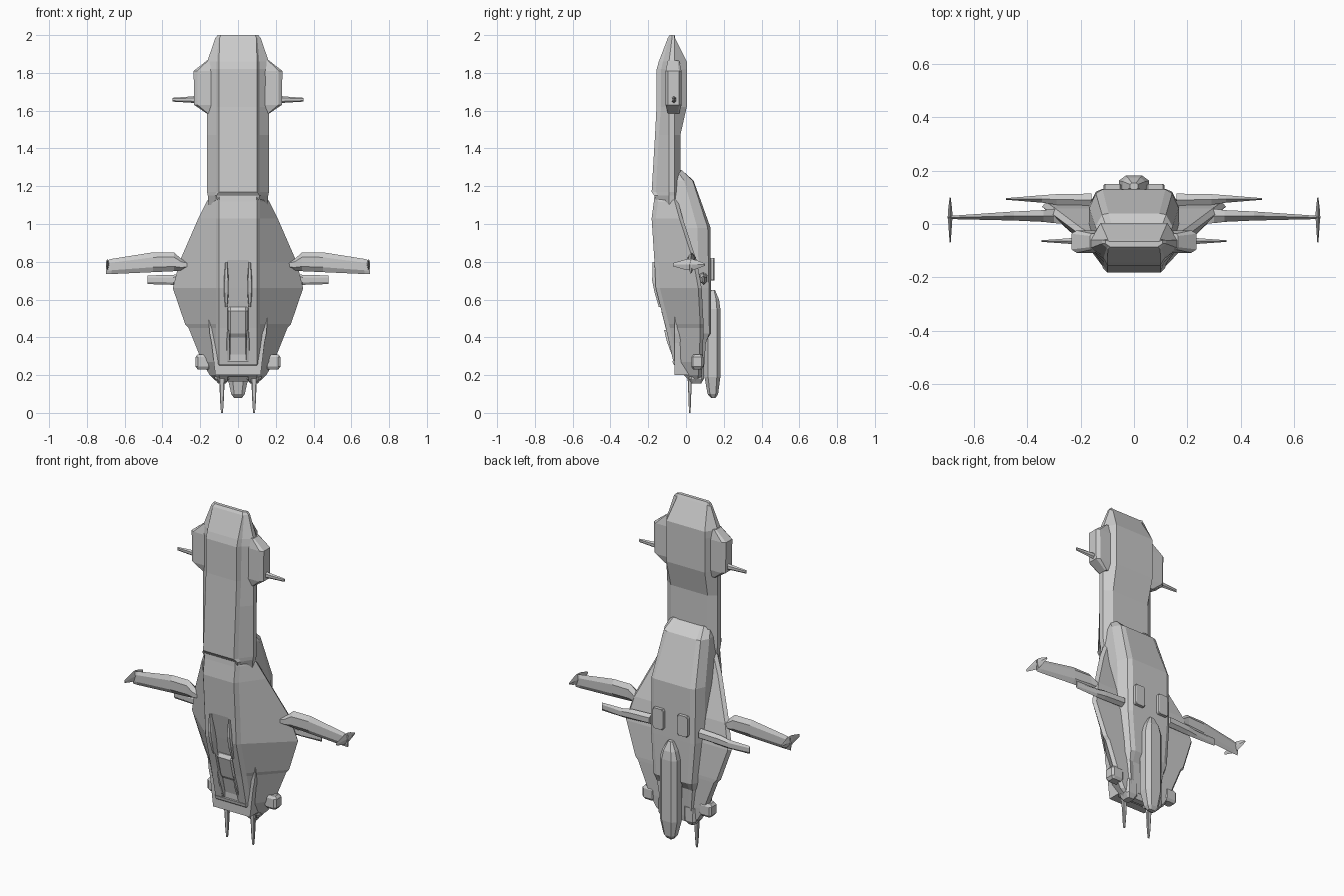
import bpy, bmesh


def loft(name, rings, mirror=False):
    """Skin equal-sized rings of points, cap the ends, optionally mirror in x."""
    bm = bmesh.new()
    vs = [[bm.verts.new(p) for p in ring] for ring in rings]
    n = len(vs[0])
    for a, b in zip(vs, vs[1:]):
        for i in range(n):
            j = (i + 1) % n
            bm.faces.new((a[i], a[j], b[j], b[i]))
    bm.faces.new(vs[0])
    bm.faces.new(vs[-1])
    bmesh.ops.recalc_face_normals(bm, faces=bm.faces)
    me = bpy.data.meshes.new(name)
    bm.to_mesh(me)
    bm.free()
    ob = bpy.data.objects.new(name, me)
    bpy.context.collection.objects.link(ob)
    if mirror:
        mod = ob.modifiers.new("mirror", "MIRROR")
        mod.use_mirror_merge = False
        mod.use_clip = False
    return ob


def half(z, *pts):
    """Symmetric horizontal ring from its right-hand half."""
    return [(x, y, z) for x, y in pts] + [(-x, y, z) for x, y in reversed(pts)]


def octo(z, cx, cy, rx, ry, c=0.35):
    """Chamfered rectangle ring around (cx, cy)."""
    k = 1 - c
    return [(cx + rx * a, cy + ry * b, z) for a, b in
            ((1, -k), (1, k), (k, 1), (-k, 1), (-1, k), (-1, -k), (-k, -1), (k, -1))]


def foil(x, z0, z1, y, t):
    """Six-sided wing section at station x."""
    d = (z1 - z0) * 0.25
    return [(x, y, z1), (x, y + t, z1 - d), (x, y + t, z0 + d),
            (x, y, z0), (x, y - t, z0 + d), (x, y - t, z1 - d)]


# main hull: z, flat half-width, front y, edge x, edge y
hull_sections = [
    (1.17, .095, -.165, .125, -.06), (1.12, .10, -.17, .165, -.06),
    (1.03, .10, -.182, .21, -.035), (.80, .10, -.167, .31, .04),
    (.66, .10, -.16, .345, .065), (.47, .10, -.112, .28, .075),
    (.45, .10, -.107, .262, .075), (.27, .10, -.067, .19, .07),
    (.20, .10, -.01, .15, .065), (.165, .095, .025, .10, .06)]
hull = loft("hull", [half(z, (w, yf), (w + .017, yf + .022), (xe, ye), (xe - .015, ye + .018))
                     for z, w, yf, xe, ye in hull_sections])

# recessed cockpit channel
cut = loft("channel_cutter", [half(z, (.055, yf - .1), (.055, yf + .025))
                              for z, yf in ((.82, -.195), (.66, -.16), (.27, -.067), (.12, .055))])
cut.hide_render = True
cut.hide_viewport = True
cut.display_type = 'WIRE'
mod = hull.modifiers.new("channel", "BOOLEAN")
mod.object = cut
mod.solver = 'EXACT'

# canopy, chin block and channel rails
loft("canopy", [half(z, (.04, y), (.053, y + .012), (.053, y + .07)) for z, y in
                ((.56, -.118), (.54, -.131), (.42, -.10), (.40, -.085), (.31, -.063))])
loft("chin_block", [half(z, (.10, y), (.112, y + .02), (.112, y + .07)) for z, y in
                    ((.275, -.072), (.26, -.069), (.205, -.018), (.19, .0))])
loft("channel_rail", [octo(z, .062, y, r, .022) for z, r, y in
                      ((.80, .005, -.155), (.70, .013, -.157), (.64, .013, -.145), (.56, .006, -.122))], True)
loft("lower_rail", [octo(z, .052, y, r, .018) for z, r, y in
                    ((.44, .004, -.098), (.38, .009, -.084), (.22, .009, -.025))], True)

# tail boom: z, front half-width, front y, side x, back half-width, back y
boom_sections = [
    (1.10, .10, -.15, .155, .12, -.03), (1.15, .115, -.168, .16, .12, -.03),
    (1.17, .10, -.182, .164, .12, -.03), (1.47, .10, -.164, .164, .12, -.03),
    (1.62, .10, -.156, .164, .125, .004), (1.82, .10, -.155, .168, .125, .004),
    (1.86, .10, -.144, .163, .125, .004), (1.985, .098, -.096, .12, .098, -.058),
    (2.0, .09, -.086, .107, .09, -.066)]
loft("tail_boom", [half(z, (w, yf), (w + .2 * (xs - w), yf + .15 * (yb - yf)), (xs, -.09 + .04 * (z > 1.9) * 0.4),
                        (xs, -.06), (wb, yb)) for z, w, yf, xs, wb, yb in boom_sections])

# tail side pods and tail fins
loft("tail_pod", [octo(z, c, -.066, r, d, .3) for z, c, r, d in
                  ((1.585, .145, .02, .03), (1.63, .17, .062, .042),
                   (1.81, .17, .065, .042), (1.865, .145, .02, .03))], True)
loft("tail_fin", [foil(.20, 1.635, 1.68, -.064, .014), foil(.25, 1.642, 1.675, -.064, .01),
                  foil(.348, 1.648, 1.668, -.064, .003)], True)

# engine housing on the back
loft("engine_housing", [half(z, (w, -.06), (w, s), (w - .025, (s + y) / 2 + .02), (w - .05, y))
                        for z, w, s, y in
                        ((1.285, .125, -.05, -.035), (1.23, .145, -.01, .04), (.98, .168, .06, .13),
                         (.66, .168, .07, .132), (.42, .15, .075, .132), (.37, .14, .07, .10),
                         (.20, .12, .06, .085))])
loft("vent_box", [octo(z, .08, .128, r, .022, .15) for z, r in
                  ((.70, .028), (.71, .034), (.81, .034), (.82, .028))], True)

# belly gun pod
loft("belly_pod", [octo(z, 0, y, rx, ry, .45) for z, y, rx, ry in
                   ((.08, .145, .022, .012), (.10, .142, .036, .028), (.19, .14, .056, .042),
                    (.55, .14, .056, .042), (.60, .14, .042, .035), (.65, .142, .015, .012))])

# main wings, tip fins, lower winglets
loft("main_wing", [foil(.26, .765, .80, .03, .028), foil(.30, .755, .815, .03, .027),
                   foil(.34, .75, .85, .03, .022), foil(.45, .745, .85, .03, .017),
                   foil(.67, .735, .815, .025, .007), foil(.70, .735, .805, .025, .005)], True)
loft("wing_tip_fin", [[(.69 + a * r, y, .785 + b * h) for a, b in ((1, 0), (0, 1), (-1, 0), (0, -1))]
                      for y, r, h in ((-.07, .002, .008), (0, .007, .028), (.03, .009, .03),
                                      (.06, .007, .022), (.10, .002, .006))], True)
loft("lower_winglet", [foil(.16, .685, .745, .09, .024), foil(.29, .68, .74, .092, .02),
                       foil(.345, .678, .73, .094, .014), foil(.48, .682, .728, .094, .003)], True)

# side thruster pods, nose lobes and probes
loft("thruster_pod", [octo(z, .185, .06, r, d, .3) for z, r, d in
                      ((.23, .028, .022), (.245, .04, .032), (.295, .04, .032), (.31, .028, .022))], True)
loft("nose_lobe", [octo(z, .085, .055, r, d) for z, r, d in
                   ((.155, .02, .025), (.18, .038, .04), (.26, .04, .04))], True)
loft("probe", [octo(z, .085, .02, r, r * .7) for z, r in
               ((0, .005), (.05, .009), (.14, .013), (.2, .018))], True)
